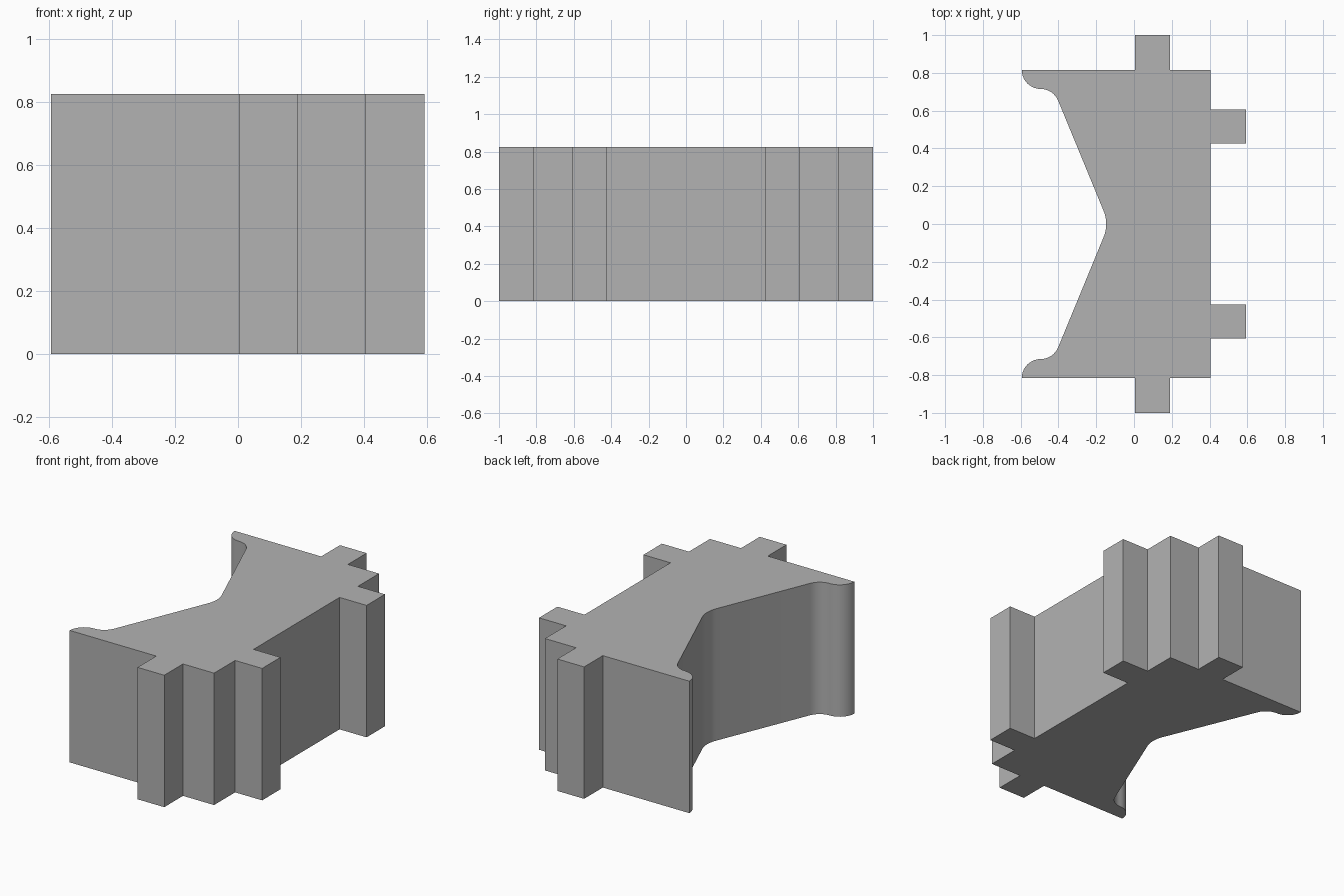
import bpy
import bmesh
from math import cos, sin, radians

if "Cube" in bpy.data.objects:
    bpy.data.objects.remove(bpy.data.objects["Cube"])

HEIGHT = 0.825
SLOPE = 67.5 / 3  # angle of the waist wall's normal


def arc(cx, cy, r, start, end, steps):
    """Points along an arc, angles in degrees."""
    angles = [radians(start + (end - start) * i / steps) for i in range(steps + 1)]
    return [(cx + r * cos(a), cy + r * sin(a)) for a in angles]


# Back half of the outline: waist, S-shaped lip, then the stepped tabs
half = arc(-0.327, 0, 0.18, 0, SLOPE, 5)
half += arc(-0.494, 0.615, 0.1, SLOPE, 90, 8)
half += arc(-0.494, 0.815, 0.1, 270, 180, 10)[1:]
half += [(0.005, 0.815), (0.005, 1), (0.19, 1), (0.19, 0.815),
         (0.405, 0.815), (0.405, 0.607), (0.592, 0.607),
         (0.592, 0.425), (0.405, 0.425)]

# Mirror the outline to the front, skipping the shared waist point
outline = half + [(x, -y) for x, y in reversed(half[1:])]

# Extrude the outline into a solid block
bm = bmesh.new()
base = bm.faces.new([bm.verts.new((x, y, 0)) for x, y in outline])
top = bmesh.ops.extrude_face_region(bm, geom=[base], use_keep_orig=True)
bmesh.ops.translate(bm, vec=(0, 0, HEIGHT),
                    verts=[v for v in top["geom"] if isinstance(v, bmesh.types.BMVert)])
bmesh.ops.recalc_face_normals(bm, faces=bm.faces)
mesh = bpy.data.meshes.new("tabbed_block")
bm.to_mesh(mesh)
bm.free()

# Plain grey material
grey = bpy.data.materials.new("grey")
grey.use_nodes = True
grey.diffuse_color = (0.448, 0.448, 0.448, 1)
grey.node_tree.nodes["Principled BSDF"].inputs["Base Color"].default_value = grey.diffuse_color
mesh.materials.append(grey)

block = bpy.data.objects.new("tabbed_block", mesh)
bpy.context.collection.objects.link(block)

# Smooth the curved walls, keep the corners sharp
bpy.ops.object.select_all(action="DESELECT")
block.select_set(True)
bpy.context.view_layer.objects.active = block
bpy.ops.object.shade_smooth_by_angle(angle=radians(30))
